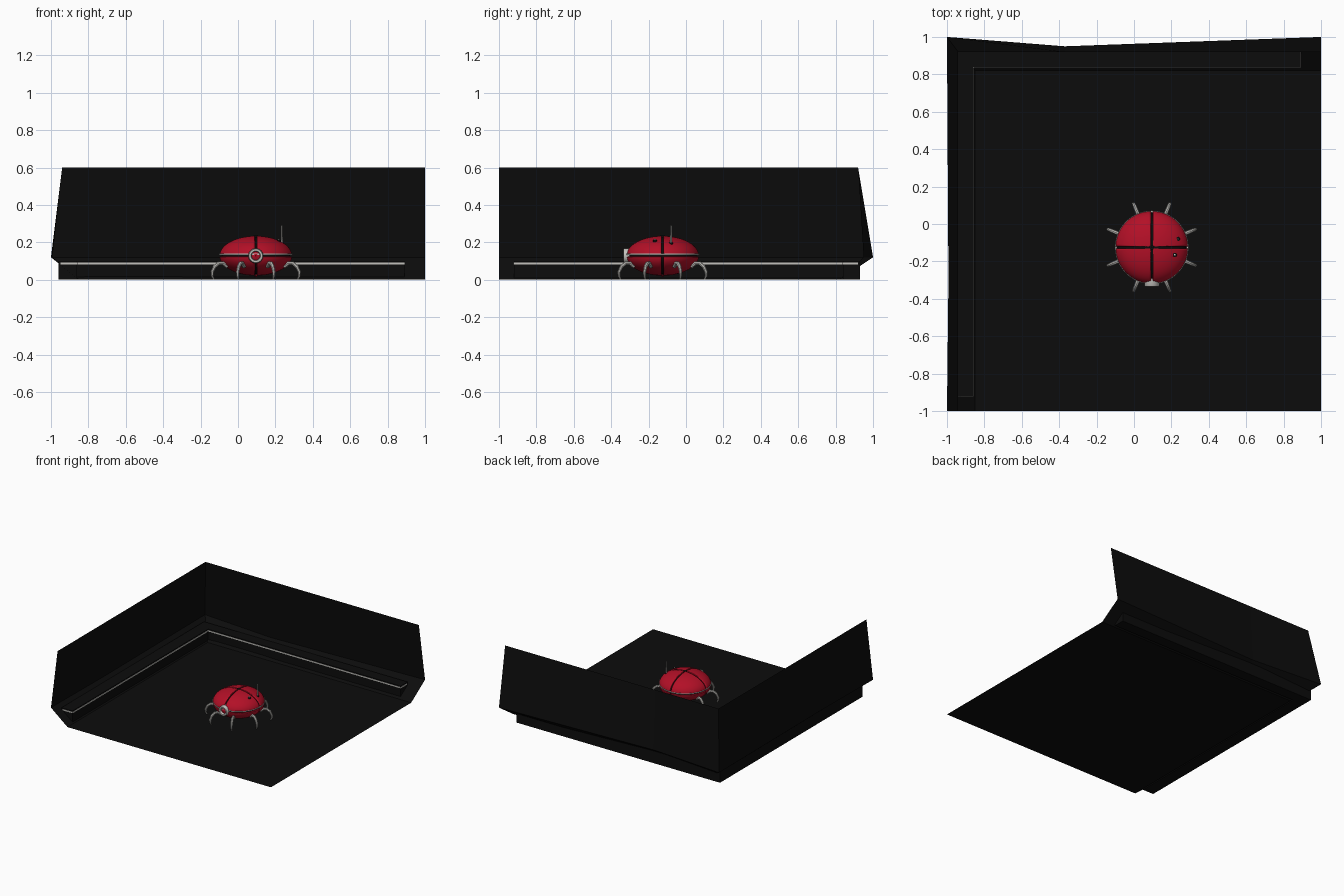
import bpy, bmesh, math
from mathutils import Vector

if "Cube" in bpy.data.objects:
    bpy.data.objects.remove(bpy.data.objects["Cube"])


def mat(name, rgb):
    m = bpy.data.materials.new(name)
    m.diffuse_color = (*rgb, 1)
    m.use_nodes = True
    m.node_tree.nodes["Principled BSDF"].inputs["Base Color"].default_value = m.diffuse_color
    return m


BLACK = mat("black", (0.0037, 0.0037, 0.0037))
RED = mat("deep red", (0.45, 0.005, 0.02))
GREY = mat("light grey", (0.55, 0.54, 0.51))
CX, CY, CZ = 0.095, -0.125, 0.128  # body centre


def finish(name, bm, m, smooth=False):
    me = bpy.data.meshes.new(name)
    bm.to_mesh(me)
    bm.free()
    me.materials.append(m)
    ob = bpy.data.objects.new(name, me)
    bpy.context.collection.objects.link(ob)
    if smooth:
        bpy.ops.object.select_all(action='DESELECT')
        ob.select_set(True)
        bpy.context.view_layer.objects.active = ob
        bpy.ops.object.shade_smooth_by_angle(angle=math.radians(40))
    return ob


def boxes(name, spans, m):
    bm = bmesh.new()
    for x0, x1, y0, y1, z0, z1 in spans:
        r = bmesh.ops.create_cube(bm, size=1)
        for v in r["verts"]:
            v.co = Vector((x0 + (v.co.x + .5) * (x1 - x0),
                           y0 + (v.co.y + .5) * (y1 - y0),
                           z0 + (v.co.z + .5) * (z1 - z0)))
    return finish(name, bm, m)


def prism(name, points, m):
    bm = bmesh.new()
    n = len(points)
    rings = [[bm.verts.new((x, y, z)) for x, y in points] for z in (0, 0.1)]
    bm.faces.new(rings[0][::-1])
    bm.faces.new(rings[1])
    for i in range(n):
        j = (i + 1) % n
        bm.faces.new((rings[0][i], rings[0][j], rings[1][j], rings[1][i]))
    return finish(name, bm, m)


def tube(name, pts, radii, m, sides=8):
    """Tapered tube through points, lying in one vertical plane."""
    bm = bmesh.new()
    pts = [Vector(p) for p in pts]
    rings = []
    for i, p in enumerate(pts):
        t = (pts[min(i + 1, len(pts) - 1)] - pts[max(i - 1, 0)]).normalized()
        flat = Vector((p.x - CX, p.y - CY, 0)).normalized()
        side = flat.cross(Vector((0, 0, 1)))
        up = t.cross(side).normalized()
        rings.append([bm.verts.new(p + radii[i] * (math.cos(a) * side + math.sin(a) * up))
                      for a in (2 * math.pi * k / sides for k in range(sides))])
    for a, b in zip(rings, rings[1:]):
        for k in range(sides):
            j = (k + 1) % sides
            bm.faces.new((a[k], a[j], b[j], b[k]))
    bm.faces.new(rings[0][::-1])
    bm.faces.new(rings[-1])
    bmesh.ops.recalc_face_normals(bm, faces=bm.faces)
    return finish(name, bm, m, True)


def lathe(name, profile, place, m, sides=40):
    """Closed (radius, height) profile spun round an axis; place maps to the world."""
    bm = bmesh.new()
    rings = []
    for k in range(sides):
        a = 2 * math.pi * k / sides
        rings.append([bm.verts.new(place(r * math.cos(a), r * math.sin(a), h)) for r, h in profile])
    n = len(profile)
    for k in range(sides):
        a, b = rings[k], rings[(k + 1) % sides]
        for i in range(n):
            j = (i + 1) % n
            bm.faces.new((a[i], b[i], b[j], a[j]))
    bmesh.ops.recalc_face_normals(bm, faces=bm.faces)
    return finish(name, bm, m, True)


# Floor and two walls: one sheet with a sloped foot and inward-leaning walls
bm = bmesh.new()
stages = [(-0.85, 0.82, 0, 0, 0), (-1, 1, 0.12, 0.008, 0.05), (-0.94, 0.92, 0.6, 0, 0)]
rows = []
for x, y, z, bx, by in stages:
    path = [(x, -1), (x + bx, -0.3), (x, y), (-0.37, y - by), (1, y)]
    rows.append([bm.verts.new((px, py, z)) for px, py in path])
corner = bm.verts.new((1, -1, 0))
bm.faces.new([corner] + rows[0][::-1])
for a, b in zip(rows, rows[1:]):
    for i in range(4):
        bm.faces.new((a[i], a[i + 1], b[i + 1], b[i]))
bmesh.ops.recalc_face_normals(bm, faces=bm.faces)
if corner.link_faces[0].normal.z < 0:
    bmesh.ops.reverse_faces(bm, faces=bm.faces)
finish("floor_and_walls", bm, BLACK)

# Skirting block along both walls, with its light strip
prism("skirting", [(-0.96, -0.92), (-0.86, -0.92), (-0.86, 0.84),
                   (0.89, 0.84), (0.89, 0.93), (-0.96, 0.93)], BLACK)
t, z0, z1 = 0.003, 0.082, 0.092
boxes("skirting_light_strip", [
    (-0.86, -0.86 + t, -0.92, 0.84, z0, z1), (-0.86, 0.89, 0.84 - t, 0.84, z0, z1),
    (-0.95, -0.86 + t, -0.92 - t, -0.92, z0, z1), (0.89, 0.89 + t, 0.84 - t, 0.92, z0, z1)], GREY)


# Body: dark core inside a red shell cut into panels by three grooves
def ellipsoid(r, h, grooved):
    bm = bmesh.new()
    bmesh.ops.create_uvsphere(bm, u_segments=64, v_segments=32, radius=1)
    for v in bm.verts:
        v.co = Vector((v.co.x * r, v.co.y * r, v.co.z * h))
    if grooved:
        w = 0.0055
        for ax in range(3):
            for s in (-w, w):
                no = Vector([float(i == ax) for i in range(3)])
                bmesh.ops.bisect_plane(bm, geom=bm.verts[:] + bm.edges[:] + bm.faces[:],
                                       plane_co=no * s, plane_no=no)
        gone = [f for f in bm.faces
                if min(abs(c) for c in f.calc_center_median()) < w * 0.98]
        bmesh.ops.delete(bm, geom=gone, context='FACES')
    bmesh.ops.translate(bm, vec=(CX, CY, CZ), verts=bm.verts)
    return bm


finish("body_core", ellipsoid(0.182, 0.098, False), BLACK, True)
shell = finish("body_shell_panels", ellipsoid(0.194, 0.106, True), RED, True)
sol = shell.modifiers.new("thickness", 'SOLIDIFY')
sol.thickness = 0.01
sol.offset = -1

# Thin pale trim above the waist groove, and crown cap
lathe("waist_trim", [(0.186, 0.004), (0.196, 0.004), (0.196, 0.011), (0.186, 0.011)],
      lambda a, b, h: (CX + a, CY + b, CZ + h), GREY, 64)
lathe("crown_cap", [(0.001, 0.09), (0.013, 0.09), (0.013, 0.108), (0.001, 0.108)],
      lambda a, b, h: (CX + a, CY + b, CZ + h), BLACK, 16)

# Front eye: pale ring with a red lens
face = lambda a, b, h: (CX + a, -0.305 - h, CZ + b)
lathe("eye_ring", [(0.022, -0.015), (0.04, -0.015), (0.04, 0.024), (0.036, 0.03),
                   (0.026, 0.03), (0.022, 0.024)], face, GREY, 32)
lathe("eye_lens", [(0.0005, -0.01), (0.023, -0.01), (0.023, 0.012), (0.0005, 0.019)], face, RED, 32)

# Eight arched legs
LEG = [(0.165, 0.07, 0.011), (0.19, 0.088, 0.011), (0.215, 0.088, 0.0105), (0.238, 0.07, 0.01),
       (0.252, 0.042, 0.009), (0.252, 0.02, 0.007), (0.243, 0.002, 0.004)]
for k in range(8):
    a = math.radians(22.5 + 45 * k)
    tube(f"leg_{k + 1}", [(CX + r * math.cos(a), CY + r * math.sin(a), z) for r, z, _ in LEG],
         [w for _, _, w in LEG], GREY)

# Aerial with a dark socket, and a second empty socket
for name, x, y, z in (("aerial_socket", 0.235, -0.08, 0.192), ("spare_socket", 0.218, -0.165, 0.205)):
    tube(name, [(x, y, z - 0.02), (x, y, z + 0.008)], [0.012, 0.011], BLACK, 12)
tube("aerial", [(0.235, -0.08, 0.185), (0.235, -0.08, 0.225), (0.235, -0.08, 0.29)],
     [0.006, 0.0045, 0.004], GREY)
tube("spare_socket_pin", [(0.218, -0.165, 0.19), (0.218, -0.165, 0.217)], [0.006, 0.005], GREY)
